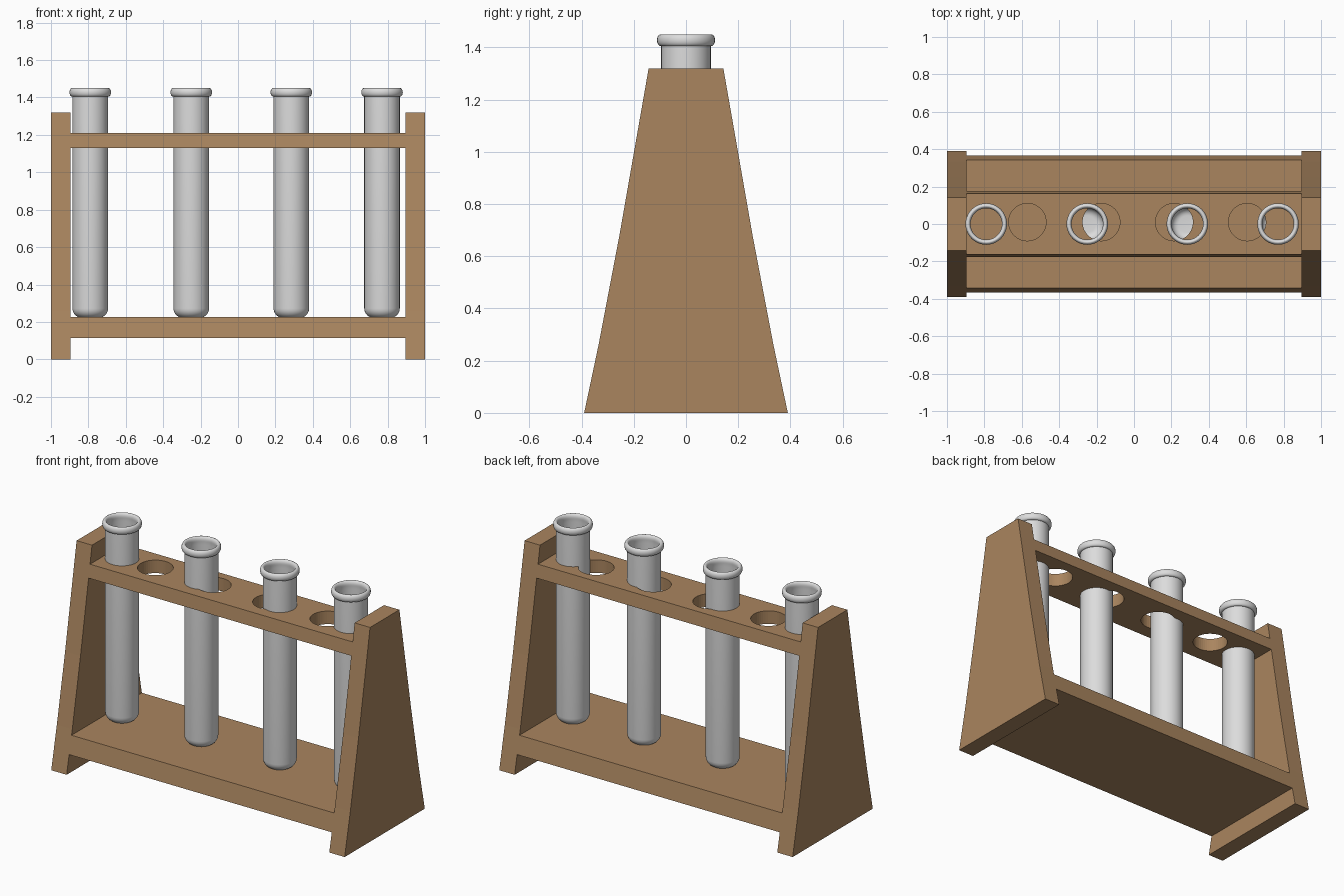
import bpy, bmesh, math

if "Cube" in bpy.data.objects:
    bpy.data.objects.remove(bpy.data.objects["Cube"])

def material(name, col):
    m = bpy.data.materials.new(name)
    m.diffuse_color = (*col, 1)
    m.use_nodes = True
    m.node_tree.nodes["Principled BSDF"].inputs["Base Color"].default_value = m.diffuse_color
    return m

wood = material("brown wood", (0.40, 0.235, 0.114))
glass = material("pale grey glass", (0.72, 0.72, 0.72))

# Half outline of the side panels (z -> half depth), slightly concave
OUTLINE = [(0.0, 0.39), (0.26, 0.335), (0.68, 0.255), (1.32, 0.143)]

def half_depth(z):
    for (z0, y0), (z1, y1) in zip(OUTLINE, OUTLINE[1:]):
        if z0 <= z <= z1:
            return y0 + (y1 - y0) * (z - z0) / (z1 - z0)

def add_object(name, bm, mat):
    bmesh.ops.recalc_face_normals(bm, faces=bm.faces)
    me = bpy.data.meshes.new(name)
    bm.to_mesh(me)
    bm.free()
    me.materials.append(mat)
    ob = bpy.data.objects.new(name, me)
    bpy.context.collection.objects.link(ob)
    return ob

def slab(name, x0, x1, zs):
    """Board whose front and back edges follow the panel outline."""
    bm = bmesh.new()
    prof = [(half_depth(z), z) for z in zs] + [(-half_depth(z), z) for z in reversed(zs)]
    face = bm.faces.new([bm.verts.new((x0, y, z)) for y, z in prof])
    ext = bmesh.ops.extrude_face_region(bm, geom=[face])
    verts = [g for g in ext["geom"] if isinstance(g, bmesh.types.BMVert)]
    bmesh.ops.translate(bm, verts=verts, vec=(x1 - x0, 0, 0))
    return add_object(name, bm, wood)

# Side panels
slab("left_panel", -1.0, -0.895, [z for z, _ in OUTLINE])
slab("right_panel", 0.895, 1.0, [z for z, _ in OUTLINE])

# Shelves
slab("bottom_shelf", -0.895, 0.895, [0.115, 0.225])
top = slab("top_shelf", -0.895, 0.895, [1.13, 1.21])

# Round holes through the top shelf
bm = bmesh.new()
for x in (-0.57, -0.175, 0.215, 0.605):
    r = bmesh.ops.create_cone(bm, cap_ends=True, segments=48, radius1=0.1, radius2=0.1, depth=0.4)
    bmesh.ops.translate(bm, verts=r["verts"], vec=(x, 0.01, 1.17))
cutter = add_object("hole_cutter", bm, wood)
cutter.hide_render = True
cutter.hide_viewport = True
mod = top.modifiers.new("holes", 'BOOLEAN')
mod.operation = 'DIFFERENCE'
mod.solver = 'EXACT'
mod.object = cutter

# Tube profile: rounded bottom, straight wall, rolled lip, inner wall
def arc(cr, cz, r, rz, a0, a1, n):
    return [(cr + r * math.cos(math.radians(a0 + (a1 - a0) * i / n)),
             cz + rz * math.sin(math.radians(a0 + (a1 - a0) * i / n))) for i in range(n + 1)]

profile = ([(0.0, 0.222)] + arc(0.045, 0.272, 0.05, 0.05, -90, 0, 6) + [(0.095, 1.405)]
           + arc(0.0975, 1.4275, 0.0135, 0.0225, -80, 200, 14)
           + [(0.086, 1.40), (0.086, 0.28)] + arc(0.045, 0.275, 0.04, 0.04, 0, -90, 6)
           + [(0.0, 0.235)])

def tube(name, x):
    bm = bmesh.new()
    verts = [bm.verts.new((r, 0, z)) for r, z in profile]
    edges = [bm.edges.new(p) for p in zip(verts, verts[1:])]
    bmesh.ops.spin(bm, geom=verts + edges, cent=(0, 0, 0), axis=(0, 0, 1),
                   angle=math.tau, steps=40, use_duplicate=False)
    bmesh.ops.remove_doubles(bm, verts=bm.verts, dist=0.0005)
    ob = add_object(name, bm, glass)
    ob.location.x = x
    bpy.ops.object.select_all(action='DESELECT')
    ob.select_set(True)
    bpy.context.view_layer.objects.active = ob
    bpy.ops.object.shade_smooth_by_angle(angle=math.radians(40))

for i, x in enumerate((-0.79, -0.25, 0.285, 0.77)):
    tube(f"test_tube_{i + 1}", x)
